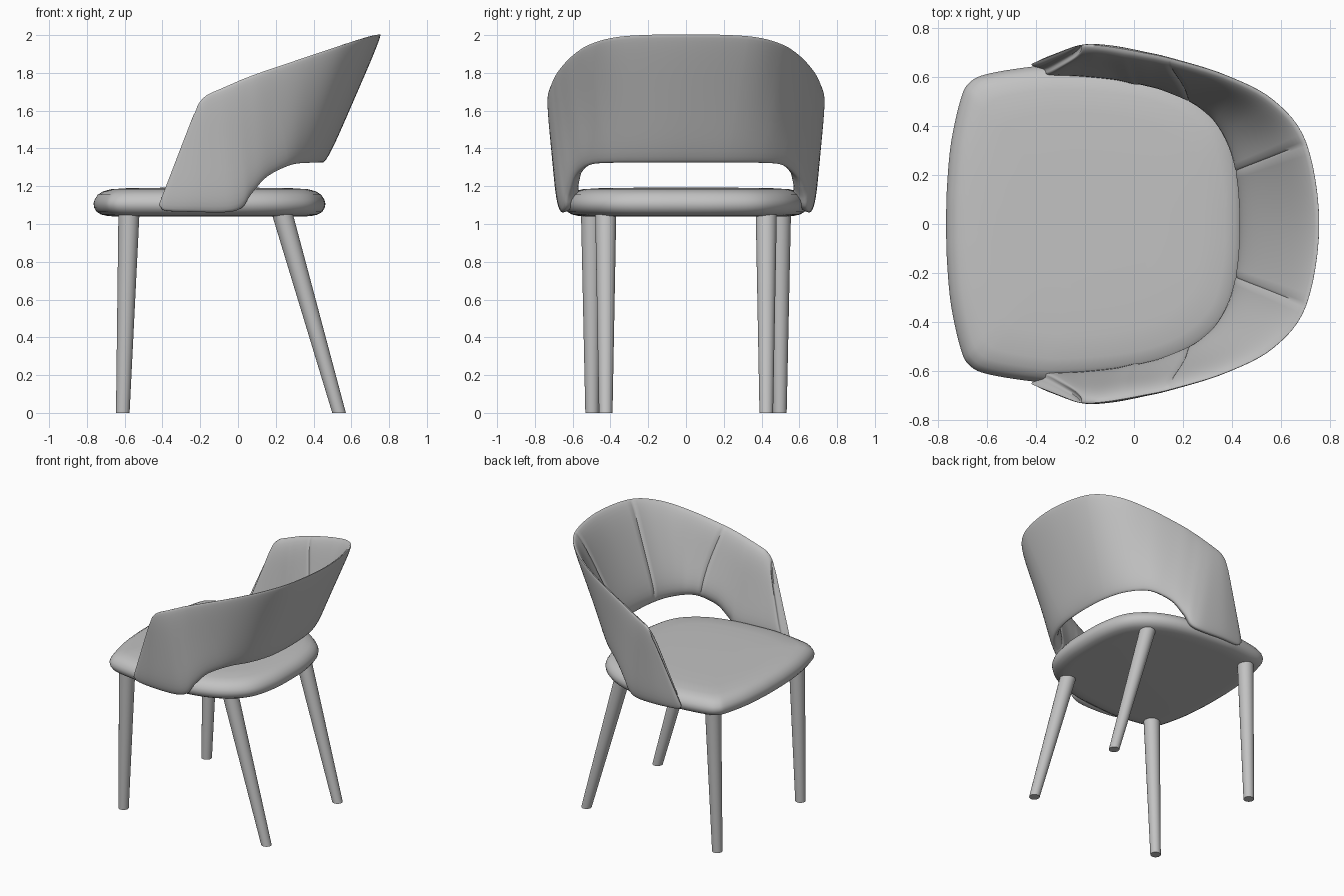
import bpy, bmesh, math
from mathutils import Vector

cube = bpy.data.objects.get("Cube")
if cube:
    bpy.data.objects.remove(cube, do_unlink=True)

grey = bpy.data.materials.new("soft grey")
grey.use_nodes = True
COLOUR = (0.54, 0.54, 0.54, 1)
grey.diffuse_color = COLOUR
grey.node_tree.nodes["Principled BSDF"].inputs["Base Color"].default_value = COLOUR


def spline(pts, u):
    """Catmull-Rom through pts, mirrored in y at the first point."""
    i = min(int(u), len(pts) - 2)
    t = u - i
    first = pts[1] * 1
    first.y = -first.y
    a = pts[i - 1] if i else first
    b, c = pts[i], pts[i + 1]
    d = pts[i + 2] if i + 2 < len(pts) else c * 2 - b
    return 0.5 * (2 * b + (c - a) * t + (2 * a - 5 * b + 4 * c - d) * t * t
                  + (3 * b - a - 3 * c + d) * t ** 3)


def loft(name, rings, angle):
    """Skin a list of closed rings and cap both ends."""
    bm = bmesh.new()
    vs = [[bm.verts.new(p) for p in ring] for ring in rings]
    n = len(vs[0])
    for r0, r1 in zip(vs, vs[1:]):
        for j in range(n):
            k = (j + 1) % n
            bm.faces.new((r0[j], r0[k], r1[k], r1[j]))
    bm.faces.new(vs[0][::-1])
    bm.faces.new(vs[-1])
    bmesh.ops.recalc_face_normals(bm, faces=bm.faces)
    mesh = bpy.data.meshes.new(name)
    bm.to_mesh(mesh)
    bm.free()
    ob = bpy.data.objects.new(name, mesh)
    bpy.context.collection.objects.link(ob)
    mesh.materials.append(grey)
    bpy.ops.object.select_all(action="DESELECT")
    ob.select_set(True)
    bpy.context.view_layer.objects.active = ob
    bpy.ops.object.shade_smooth_by_angle(angle=math.radians(angle))


# Seat cushion: half outline from the back middle to the front middle
outline = [Vector((x, y, 0)) for x, y in (
    (.463, 0), (.453, .2), (.405, .38), (.3, .5), (.15, .58), (-.05, .625), (-.3, .645),
    (-.42, .64), (-.6, .61), (-.67, .575), (-.705, .51), (-.745, .33), (-.762, .14), (-.765, 0))]
half = [spline(outline, i / 5) for i in range(5 * (len(outline) - 1) + 1)]
loop = half + [Vector((p.x, -p.y, 0)) for p in half[-2:0:-1]]
middle = Vector((-.15, 0, 0))
edge = ((.35, 1.192), (.18, 1.19), (.09, 1.184), (.05, 1.173), (.022, 1.155), (.006, 1.13),
        (0, 1.108), (.004, 1.085), (.017, 1.064), (.04, 1.05), (.075, 1.042), (.11, 1.04))
loft("seat", [[middle + (p - middle) * (1 - inset / .6) + Vector((0, 0, z)) for p in loop]
              for inset, z in edge], 50)

# Wraparound backrest: matching lower and upper edges from the back to the arm tip
lower = [Vector(p) for p in (
    (.467, 0, 1.318), (.452, .22, 1.318), (.397, .39, 1.318), (.295, .525, 1.308),
    (.17, .605, 1.25), (.085, .642, 1.16), (.03, .66, 1.085), (-.06, .677, 1.06),
    (-.24, .682, 1.062), (-.39, .664, 1.07), (-.42, .652, 1.1))]
upper = [Vector(p) for p in (
    (.763, 0, 2), (.71, .333, 1.99), (.575, .51, 1.95), (.375, .615, 1.885),
    (.15, .685, 1.81), (.04, .71, 1.77), (-.03, .725, 1.74), (-.1, .736, 1.71),
    (-.165, .741, 1.68), (-.21, .736, 1.635), (-.235, .725, 1.58))]
last = len(lower) - 1
seams = (1, 4)


def wall(u, v):
    side = -1 if u < 0 else 1
    p = spline(lower, abs(u)).lerp(spline(upper, abs(u)), v)
    p.y *= side
    return p


def section(column):
    """Padded cross-section of the backrest, thin at its edges."""
    steps = 20
    outer, inner = [], []
    side, a = math.copysign(1, column), abs(column)
    arm = min(1, max(0, (a - 3) / 3))
    tip = max(.1, (1 - max(0, (a - 6) / (last - 6)) ** 2) ** .5)
    lean = .8 * math.sin(math.pi * (a - 1) / 6) ** 2 if 1 < a < 7 else 0
    groove = .006 if any(abs(a - s) < .01 for s in seams) else 0
    for k in range(steps + 1):
        v = (1 - math.cos(math.pi * k / steps)) / 2
        e = .01
        # Side seams lean towards the back at their lower end
        u = side * (a - lean * (1 - v))
        du = wall(min(u + e, last), v) - wall(max(u - e, -last), v)
        nrm = du.cross(wall(u, 1) - wall(u, 0)).normalized()
        p = wall(u, v)
        if nrm.dot(Vector((-.1 - p.x, -p.y, 0))) < 0:
            nrm = -nrm
        full = max(0, 1 - abs(2 * v - 1) ** 5) ** .5
        thick = (.08 + .04 * arm) * tip * (1 - .5 * v)
        outer.append(p + nrm * thick * .25 * (1 - full))
        inner.append(p + nrm * (thick * (.25 + .75 * full) - groove * full))
    return outer + inner[-2:0:-1]


params = {round(i / 6, 4) for i in range(6 * last + 1)}
params |= {s + d for s in seams for d in (-.04, .04)} | {last - .08, last - .03}
params |= {-u for u in params}
loft("backrest", [section(u) for u in sorted(params)], 60)


# Tapered legs, cut level at the floor
def leg(name, top, foot):
    rings = []
    for (x, y), z, r in ((foot, 0, .036), (top, 1.07, .056)):
        rings.append([(x + r * math.cos(a), y + r * math.sin(a), z)
                      for a in (math.tau * i / 32 for i in range(32))])
    loft(name, rings, 40)


for label, s in (("left", 1), ("right", -1)):
    leg("front_leg_" + label, (-.577, s * .5), (-.61, s * .497))
    leg("back_leg_" + label, (.23, s * .425), (.535, s * .425))
